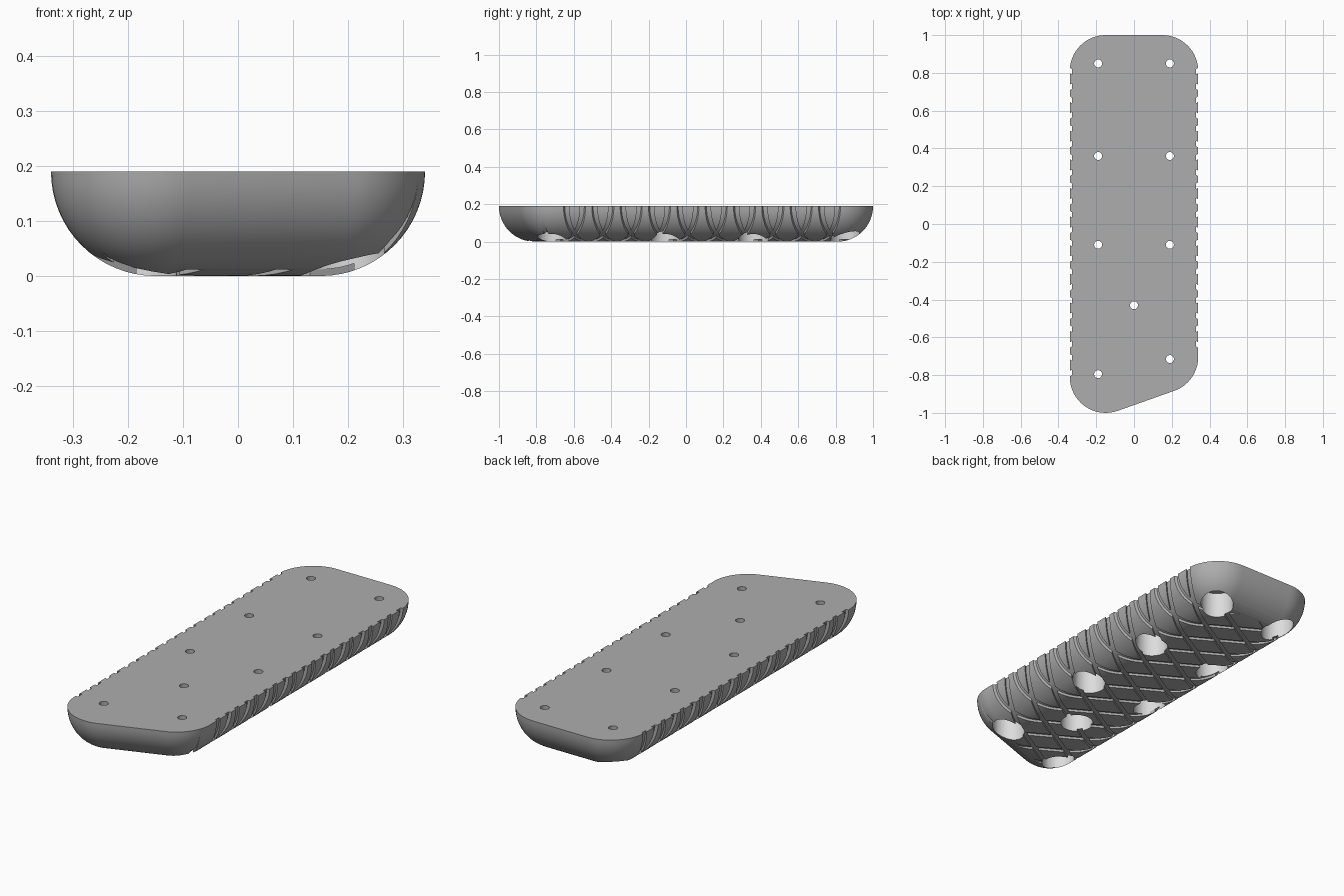
import bpy, bmesh, math
from mathutils import Vector

cube = bpy.data.objects.get("Cube")
if cube:
    bpy.data.objects.remove(cube)

R, TOP = 0.19, 0.19                 # edge rounding and height
HALF = 0.15                         # half width of the flat underside
SLOPE = math.tan(math.radians(30))  # groove direction
PITCH, WIDTH, DEPTH = 0.1515, 0.025, 0.012
HOLES = [(x, y) for y in (0.85, 0.36, -0.11) for x in (-0.19, 0.19)]
HOLES += [(0, -0.43), (0.19, -0.715), (-0.19, -0.795)]
BORE, PIN, FLOOR = 0.078, 0.021, 0.13


def material(name, value):
    m = bpy.data.materials.new(name)
    m.use_nodes = True
    col = (value, value, value, 1)
    m.diffuse_color = col
    m.node_tree.nodes["Principled BSDF"].inputs["Base Color"].default_value = col
    return m


def finish(bm, name):
    bmesh.ops.remove_doubles(bm, verts=bm.verts, dist=1e-5)
    bmesh.ops.recalc_face_normals(bm, faces=bm.faces)
    mesh = bpy.data.meshes.new(name)
    bm.to_mesh(mesh)
    bm.free()
    ob = bpy.data.objects.new(name, mesh)
    bpy.context.collection.objects.link(ob)
    return ob


def loft(bm, rings):
    """Skin closed rings of points and cap both ends."""
    rows = [[bm.verts.new(p) for p in ring] for ring in rings]
    n = len(rows[0])
    for a, b in zip(rows, rows[1:]):
        for i in range(n):
            j = (i + 1) % n
            bm.faces.new((a[i], a[j], b[j], b[i]))
    bm.faces.new(rows[0])
    bm.faces.new(rows[-1])


def handle_body(steps=16):
    # Rounded outline with one slanted end, shrinking down a quarter circle
    slant = 270 + math.degrees(math.atan(0.353))
    corners = [((HALF, 0.81), 0, 90), ((-HALF, 0.81), 90, 180),
               ((-HALF, -0.81), 180, slant), ((HALF, -0.704), slant, 360)]
    rings = []
    for s in range(steps + 1):
        phi = math.pi / 2 * s / steps
        ring = []
        for (cx, cy), a0, a1 in corners:
            for k in range(steps + 1):
                a = math.radians(a0 + (a1 - a0) * k / steps)
                off = R * math.cos(phi)
                ring.append((cx + off * math.cos(a), cy + off * math.sin(a),
                             TOP - R * math.sin(phi)))
        rings.append(ring)
    bm = bmesh.new()
    # The last ring collapses to the four corner centres
    last = [(cx, cy, TOP - R) for (cx, cy), _, _ in corners]
    loft(bm, rings[:-1])
    bm.faces.ensure_lookup_table()
    bmesh.ops.delete(bm, geom=[bm.faces[-1]], context='FACES_ONLY')
    a = [bm.verts.new(p) for p in rings[-1]]
    bm.verts.ensure_lookup_table()
    n = len(a)
    start = (steps - 1) * n
    prev = [bm.verts[start + i] for i in range(n)]
    for i in range(n):
        j = (i + 1) % n
        bm.faces.new((prev[i], prev[j], a[j], a[i]))
    bm.faces.new([bm.verts.new(p) for p in last])
    return finish(bm, "handle_scale")


def groove_cutter(sign, numbers, steps=16):
    # U-shaped strips that follow the underside at a constant depth
    r = R - DEPTH
    right = [(HALF + r * math.cos(t), TOP - r * math.sin(t))
             for t in (math.pi / 2 * k / steps for k in range(steps + 1))]
    inner = [(r + HALF, 0.25)] + right
    inner += [(-x, z) for x, z in reversed(inner)]
    profile = inner + [(-0.42, 0.25), (-0.42, -0.05), (0.42, -0.05), (0.42, 0.25)]
    half = WIDTH / 2 / math.cos(math.atan(SLOPE))
    bm = bmesh.new()
    for n in numbers:
        mid = 0.01 + PITCH * n
        loft(bm, [[(x, sign * SLOPE * x + mid + side * half, z) for x, z in profile]
                  for side in (-1, 1)])
    return finish(bm, "groove_cutter")


def hole_cutter(segments=40):
    # Stepped pins: wide bore from below, narrow hole through the top
    bm = bmesh.new()
    for x, y in HOLES:
        loft(bm, [[(x + r * math.cos(math.tau * i / segments),
                    y + r * math.sin(math.tau * i / segments), z)
                   for i in range(segments)]
                  for r, z in ((BORE, -0.05), (BORE, FLOOR), (PIN, FLOOR), (PIN, 0.25))])
    return finish(bm, "hole_cutter")


body = handle_body()
cutters = [groove_cutter(1, range(-5, 7)), groove_cutter(-1, range(-6, 7)), hole_cutter()]
for c in cutters:
    c.hide_render = True
    mod = body.modifiers.new(c.name, 'BOOLEAN')
    mod.operation, mod.solver, mod.object = 'DIFFERENCE', 'EXACT', c

# Bake the cuts and drop the cutters
deps = bpy.context.evaluated_depsgraph_get()
deps.update()
cut = bpy.data.meshes.new_from_object(body.evaluated_get(deps))
body.modifiers.clear()
body.data = cut
for c in cutters:
    bpy.data.objects.remove(c)

# Grey body, lighter bore walls
cut.materials.clear()
cut.materials.append(material("body_grey", 0.42))
cut.materials.append(material("bore_light_grey", 0.72))
for f in cut.polygons:
    on_bore = any(abs((Vector((cut.vertices[v].co.x - x, cut.vertices[v].co.y - y))).length - BORE) > 0.002
                  for x, y in [min(HOLES, key=lambda h: math.dist(h, f.center.xy))]
                  for v in f.vertices) is False
    f.material_index = int(on_bore and abs(f.normal.z) < 0.1)

bpy.ops.object.select_all(action='DESELECT')
body.select_set(True)
bpy.context.view_layer.objects.active = body
bpy.ops.object.shade_smooth_by_angle(angle=math.radians(25))
